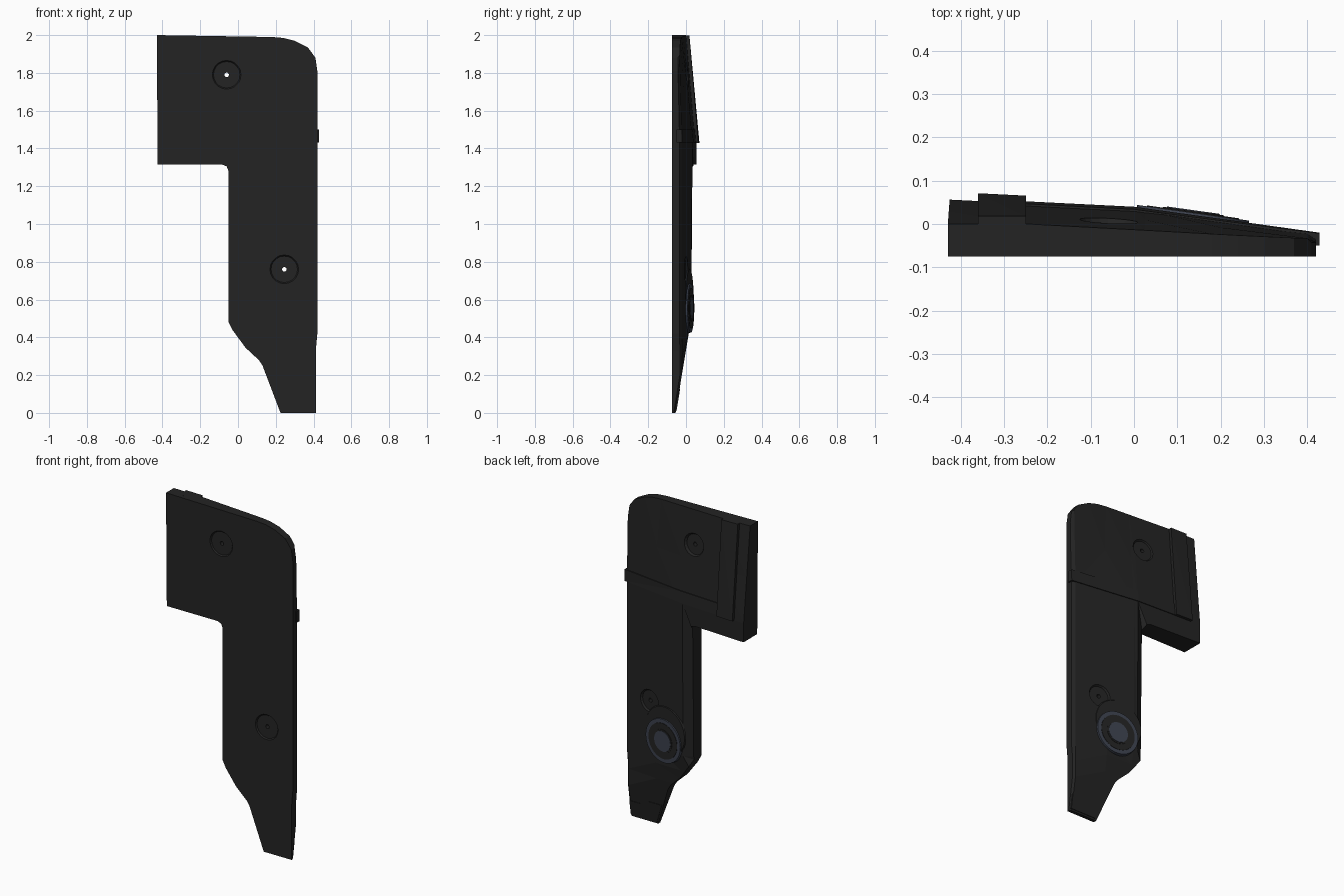
import bpy, bmesh, math
from mathutils import Vector, Matrix

cube = bpy.data.objects.get("Cube")
if cube:
    bpy.data.objects.remove(cube, do_unlink=True)


def material(name, rgb):
    m = bpy.data.materials.new(name)
    m.use_nodes = True
    m.diffuse_color = (*rgb, 1)
    m.node_tree.nodes["Principled BSDF"].inputs["Base Color"].default_value = (*rgb, 1)
    return m


BLACK = material("charcoal", (0.017, 0.017, 0.017))
BLUE = material("slate blue", (0.045, 0.053, 0.075))
FRONT = -0.075


def back_y(x, z):
    """Depth of the sloping rear surface."""
    base = 0.035 - (0.05 if x < 0 else 0.14) * x
    if z > 1.43:
        top = min(0, -0.055 * (x + 0.25))
        t = (z - 1.43) / 0.57
        return base + (top - base) * t
    return min(base, -0.055 + 0.165 * z)


def finish(bm, name, mat):
    bmesh.ops.recalc_face_normals(bm, faces=bm.faces)
    me = bpy.data.meshes.new(name)
    bm.to_mesh(me)
    bm.free()
    ob = bpy.data.objects.new(name, me)
    bpy.context.collection.objects.link(ob)
    me.materials.append(mat)
    return ob


def panel(name, outline, raise_by=0, front=FRONT, xs=(), zs=(), bevel=False):
    """Flat-fronted slab whose back follows the rear surface."""
    bm = bmesh.new()
    bm.faces.new([bm.verts.new((x, front, z)) for x, z in outline])
    cuts = [((x, 0, 0), (1, 0, 0)) for x in xs] + [((0, 0, z), (0, 0, 1)) for z in zs]
    for co, no in cuts:
        bmesh.ops.bisect_plane(bm, geom=bm.verts[:] + bm.edges[:] + bm.faces[:],
                               plane_co=co, plane_no=no, dist=0.0001)
    bmesh.ops.triangulate(bm, faces=bm.faces[:])
    ext = bmesh.ops.extrude_face_region(bm, geom=bm.faces[:], use_keep_orig=True)
    for v in ext["geom"]:
        if isinstance(v, bmesh.types.BMVert):
            x, z = v.co.x, v.co.z
            y = back_y(x, z) + raise_by
            if bevel and x > 0.405:
                y -= 0.01
            if bevel and x < -0.04 and 0.4 < z < 1.29:
                y -= 0.03
            v.co.y = max(y, front + 0.01)
    return finish(bm, name, BLACK)


def disc(name, centre, normal, r1, r2, depth, mat, sides=32):
    """Disc or cone frustum centred on a point along a direction."""
    bm = bmesh.new()
    rot = Vector(normal).to_track_quat("Z", "Y").to_matrix().to_4x4()
    bmesh.ops.create_cone(bm, cap_ends=True, segments=sides, radius1=r1, radius2=r2,
                          depth=depth, matrix=Matrix.Translation(centre) @ rot)
    return finish(bm, name, mat)


def cut(target, cutter):
    cutter.hide_render = True
    mod = target.modifiers.new("cut", "BOOLEAN")
    mod.operation, mod.solver, mod.object = "DIFFERENCE", "EXACT", cutter
    bpy.context.view_layer.objects.active = target
    bpy.ops.object.modifier_apply(modifier=mod.name)
    bpy.data.objects.remove(cutter, do_unlink=True)


# Main cover plate
outline = [(-0.43, 2), (0.18, 1.99), (0.24, 1.985), (0.3, 1.97), (0.37, 1.935),
           (0.41, 1.88), (0.42, 1.81), (0.42, 0.42), (0.412, 0.33), (0.412, 0),
           (0.225, 0), (0.13, 0.25), (0.11, 0.28), (0.04, 0.345), (-0.03, 0.44),
           (-0.05, 0.48), (-0.05, 1.28), (-0.06, 1.305), (-0.085, 1.315), (-0.425, 1.315)]
plate = panel("cover_plate", outline, xs=(-0.25, 0, 0.025, 0.2, 0.4),
              zs=(0.1, 0.2, 0.3, 0.4, 0.5, 1.43, 1.7), bevel=True)

# Screw recesses on both faces, with a through hole
for x, z in ((-0.06, 1.79), (0.245, 0.76)):
    y = back_y(x, z)
    slope = (0.09, 1, 0.07) if z > 1.43 else (0.14, 1, 0)
    cut(plate, disc("front_recess", (x, FRONT, z), (0, 1, 0), 0.082, 0.07, 0.014, BLACK, 20))
    cut(plate, disc("rear_recess", (x, y, z), slope, 0.06, 0.075, 0.02, BLACK, 20))
    cut(plate, disc("screw_hole", (x, 0, z), (0, 1, 0), 0.012, 0.012, 0.5, BLACK, 12))

# Raised rear strap and cross band
panel("rear_strap", [(-0.36, 1.43), (-0.25, 1.43), (-0.25, 1.997), (-0.36, 1.999)], 0.018, -0.05)
panel("cross_band", [(-0.25, 1.431), (0.428, 1.431), (0.428, 1.5), (-0.25, 1.5)],
      0.005, -0.05, xs=(0,))

# Stepped pad at the lower tip
panel("tip_pad", [(0.23, 0.01), (0.405, 0.01), (0.405, 0.1), (0.33, 0.1),
                  (0.31, 0.06), (0.27, 0.13), (0.185, 0.13)], 0.003, -0.07)

# Round rear foot: boss with stacked concentric rings
n = Vector((0.14, 1, 0)).normalized()
c = Vector((0.135, back_y(0.135, 0.56), 0.555))
disc("foot_boss", c + Vector((-0.01, 0, 0.06)), n, 0.15, 0.145, 0.008, BLACK)
for name, r, lift, mat in (("foot_outer_ring", 0.135, 0.010, BLUE),
                           ("foot_groove", 0.112, 0.012, BLACK),
                           ("foot_inner_ring", 0.075, 0.014, BLACK),
                           ("foot_centre", 0.066, 0.016, BLUE)):
    depth = lift + 0.03
    disc(name, c + n * (lift - depth / 2), n, r, r - 0.005, depth, mat, 40)
